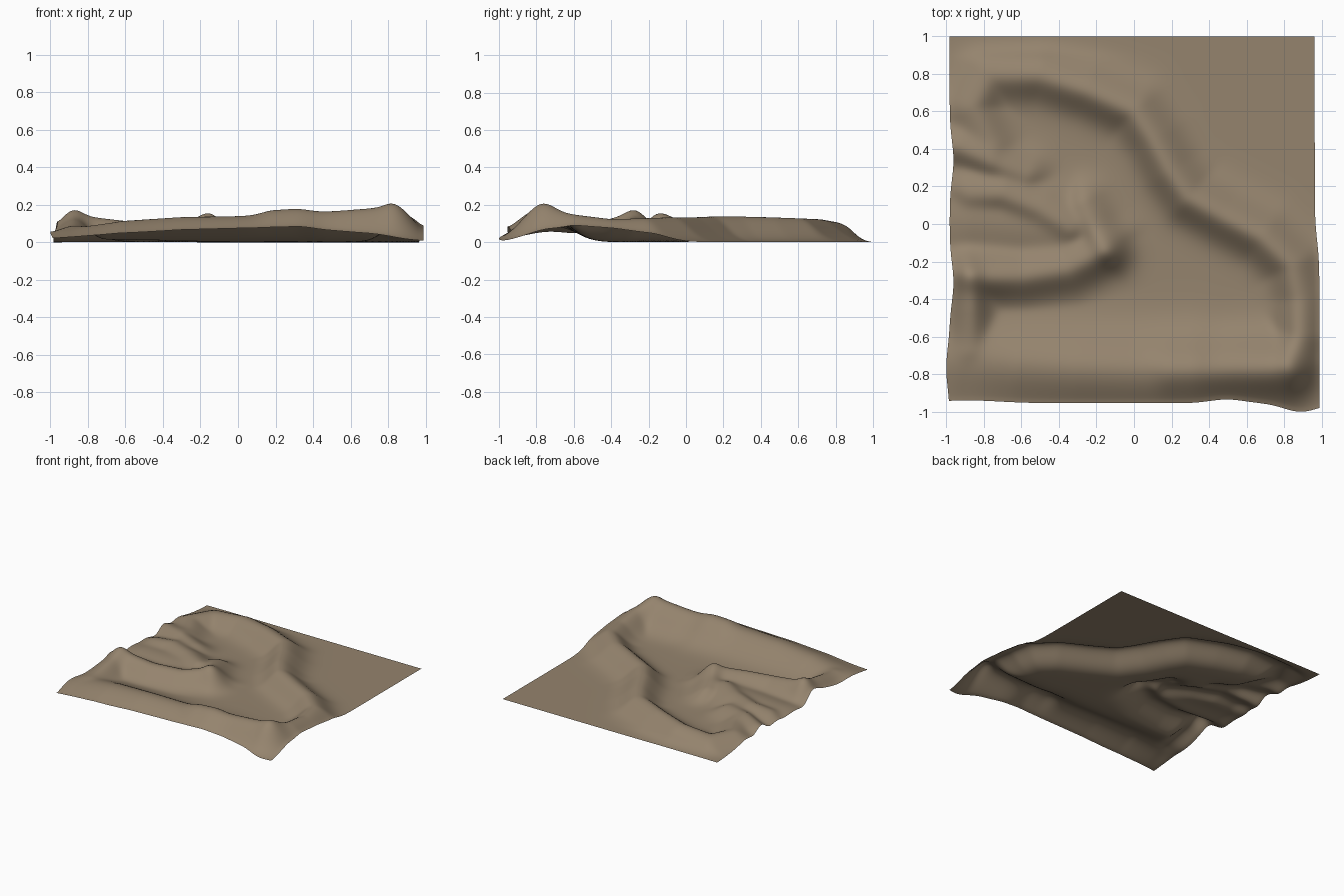
import bpy, bmesh, math

if "Cube" in bpy.data.objects:
    bpy.data.objects.remove(bpy.data.objects["Cube"])

N = 130  # grid resolution

# Ridges: (left width, right width, crest points of x, y, height)
RIDGES = [
    # rim winding from the north-west round to the front right corner
    (0.14, 0.115, [(-0.76, 0.42, .08), (-0.86, 0.62, .09), (-0.77, 0.79, .085), (-0.5, 0.79, .11),
                   (-0.25, 0.71, .125), (0.0, 0.60, .13), (0.10, 0.45, .135), (0.19, 0.28, .14),
                   (0.29, 0.14, .14), (0.47, 0.04, .135), (0.68, -0.07, .135), (0.84, -0.22, .13),
                   (0.88, -0.4, .125), (0.88, -0.6, .15), (0.83, -0.75, .17)]),
    # front ridge
    (0.19, 0.21, [(-0.88, -0.72, .075), (-0.6, -0.75, .115), (-0.3, -0.77, .135), (0, -0.78, .14),
                  (0.3, -0.78, .15)]),
    (0.17, 0.155, [(0.2, -0.78, .145), (0.55, -0.77, .17), (0.8, -0.77, .19)]),
    # west ridge and the promontory that ends near the centre
    (0.12, 0.10, [(-0.87, -0.66, .08), (-0.87, -0.45, .12), (-0.87, -0.28, .15)]),
    (0.14, 0.115, [(-0.87, -0.28, .148), (-0.6, -0.28, .115), (-0.35, -0.24, .11), (-0.16, -0.14, .135)]),
    (0.12, 0.09, [(-0.27, 0.1, .09), (-0.16, -0.14, .135)]),
    # fingers on the west side
    (0.14, 0.10, [(-0.86, 0.16, .08), (-0.7, 0.16, .1), (-0.5, 0.08, .1), (-0.34, -0.02, .1)]),
    (0.12, 0.09, [(-0.93, 0.41, .085), (-0.76, 0.33, .1), (-0.58, 0.26, .08)]),
    (0.2, 0.2, [(-0.85, 0.02, .06), (-0.4, -0.02, .07)]),
]


def ridge_height(x, y, wl, wr, pts):
    best = 0.0
    for (ax, ay, ah), (bx, by, bh) in zip(pts, pts[1:]):
        dx, dy = bx - ax, by - ay
        t = ((x - ax) * dx + (y - ay) * dy) / (dx * dx + dy * dy)
        t = min(1, max(0, t))
        px, py = x - ax - t * dx, y - ay - t * dy
        side = dx * py - dy * px
        blend = 0.5 + 0.5 * math.tanh(side / math.hypot(dx, dy) / 0.03)
        w = wr + (wl - wr) * blend
        best = max(best, (ah + t * (bh - ah)) * math.exp(-(px * px + py * py) / (w * w)))
    return best


def height(x, y):
    z = sum(ridge_height(x, y, *r) ** 4 for r in RIDGES) ** 0.25
    return z * min(1, max(0, (1 - y) / 0.12))


def bump(t, c, w):
    return math.exp(-((t - c) / w) ** 2)


def outline(u, v):
    # slightly wavy left, right and front borders
    left = -0.982 + .02 * bump(v, -.35, .15) + .02 * bump(v, .32, .15) - .018 * bump(v, -.82, .15)
    right = 0.963 + 0.025 / (1 + math.exp((v + .1) / .06))
    front = -0.955 + .015 * bump(u, -.9, .25) + .02 * bump(u, .5, .13) - .045 * bump(u, .9, .13)
    return left + (right - left) * (u + 1) / 2, front + (1 - front) * (v + 1) / 2


# Ground sheet
bm = bmesh.new()
bmesh.ops.create_grid(bm, x_segments=N, y_segments=N, size=1)
for p in bm.verts:
    x, y = outline(p.co.x, p.co.y)
    p.co = (x, y, height(x, y))

# Soften the creases
for _ in range(4):
    new = {p: sum(e.other_vert(p).co.z for e in p.link_edges) / len(p.link_edges) for p in bm.verts}
    for p, z in new.items():
        p.co.z = 0.4 * p.co.z + 0.6 * z
low = min(p.co.z for p in bm.verts)
for p in bm.verts:
    p.co.z -= low
for f in bm.faces:
    f.smooth = True

mesh = bpy.data.meshes.new("terrain")
bm.to_mesh(mesh)
bm.free()
mat = bpy.data.materials.new("earth brown")
mat.diffuse_color = (0.30, 0.23, 0.155, 1)
mat.use_nodes = True
mat.node_tree.nodes["Principled BSDF"].inputs["Base Color"].default_value = mat.diffuse_color
mesh.materials.append(mat)
obj = bpy.data.objects.new("terrain", mesh)
bpy.context.collection.objects.link(obj)
